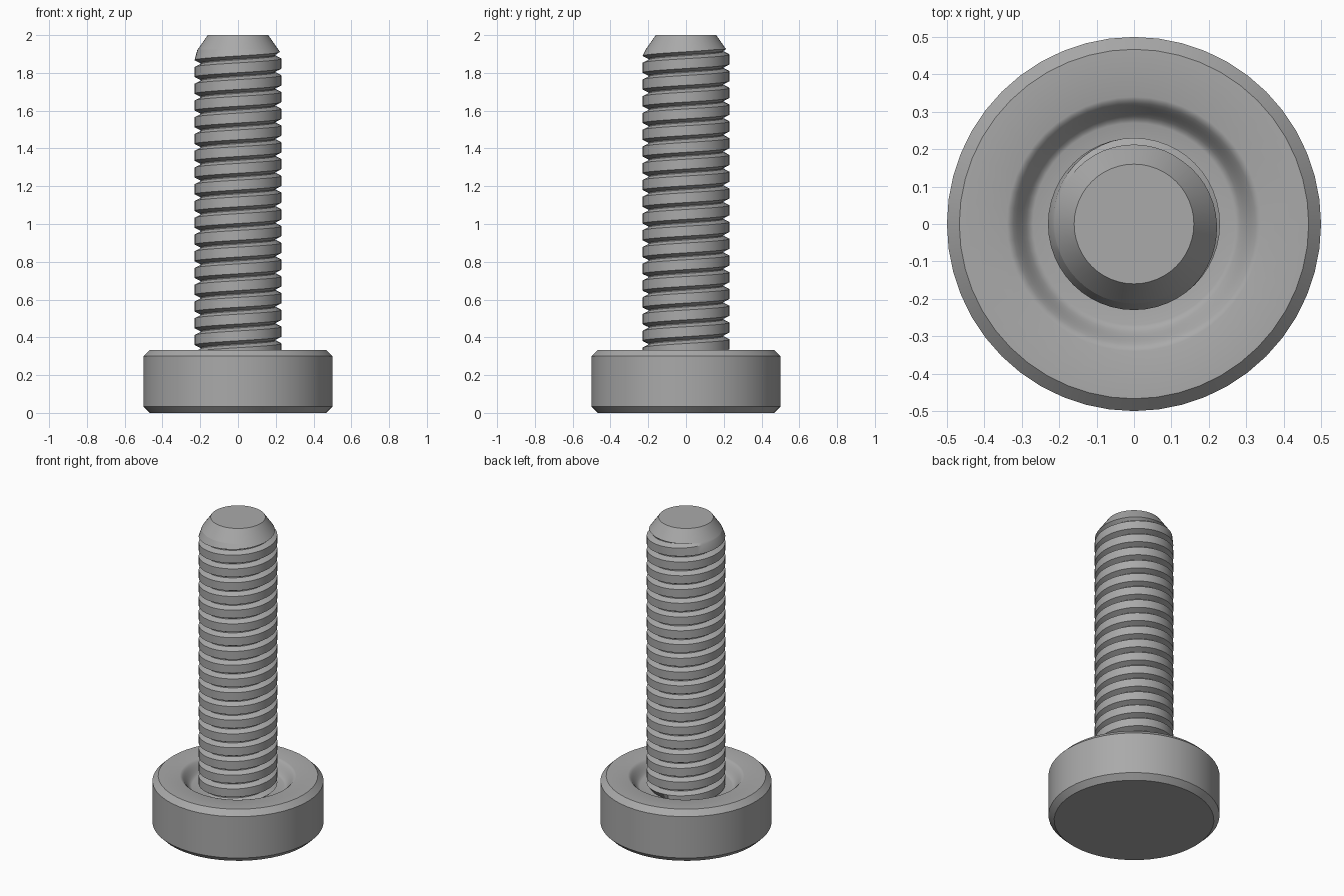
import bpy, bmesh, math

if "Cube" in bpy.data.objects:
    bpy.data.objects.remove(bpy.data.objects["Cube"])

STEEL = bpy.data.materials.new("steel grey")
STEEL.diffuse_color = (0.40, 0.40, 0.40, 1)
STEEL.use_nodes = True
STEEL.node_tree.nodes["Principled BSDF"].inputs["Base Color"].default_value = STEEL.diffuse_color


def finish(bm, name, angle):
    bmesh.ops.remove_doubles(bm, verts=bm.verts, dist=1e-5)
    bmesh.ops.dissolve_degenerate(bm, dist=1e-5, edges=bm.edges)
    bmesh.ops.recalc_face_normals(bm, faces=bm.faces)
    mesh = bpy.data.meshes.new(name)
    bm.to_mesh(mesh)
    bm.free()
    ob = bpy.data.objects.new(name, mesh)
    bpy.context.collection.objects.link(ob)
    mesh.materials.append(STEEL)
    bpy.ops.object.select_all(action='DESELECT')
    bpy.context.view_layer.objects.active = ob
    ob.select_set(True)
    bpy.ops.object.shade_smooth_by_angle(angle=math.radians(angle))
    return ob


def lathe(name, profile, steps=48, angle=25):
    bm = bmesh.new()
    rings = [[bm.verts.new((r * math.cos(math.tau * i / steps),
                            r * math.sin(math.tau * i / steps), z))
              for i in range(steps)] for r, z in profile]
    for a, b in zip(rings, rings[1:]):
        for i in range(steps):
            j = (i + 1) % steps
            bm.faces.new((a[i], a[j], b[j], b[i]))
    bm.faces.new(rings[0])
    bm.faces.new(rings[-1])
    return finish(bm, name, angle)


# Head: chamfered disc with a softly rounded recess around the shank
TOP, DEPTH = 0.333, 0.07
recess = [(0.34 - 0.07 * t, TOP - DEPTH * (3 * t * t - 2 * t ** 3))
          for t in [i / 8 for i in range(9)]]
lathe("head", [(0.467, 0), (0.5, 0.033), (0.5, 0.30), (0.467, TOP)]
      + recess + [(0.19, TOP - DEPTH)])

# Shank: right-handed helical thread with flat crests and V grooves
PITCH, MAJOR, MINOR = 0.0887, 0.23, 0.198
Z0, Z1, STEPS, PHASE = 0.25, 1.925, 48, 0.43


def cone(z):
    return 0.16 + (2 - z) * 0.7


section = [(-0.026, MAJOR), (0.026, MAJOR), (0.042, MINOR), (0.047, MINOR)]
bm = bmesh.new()
first = math.floor((Z0 - PHASE) / PITCH) - 2
turns = math.ceil((Z1 - Z0) / PITCH) + 4
columns = []
for i in range(STEPS + 1):
    a = math.tau * i / STEPS
    column = []
    for k in range(first, first + turns):
        for dz, r in section:
            z = PHASE + PITCH * (k + i / STEPS) + dz
            if z >= Z1:
                z, r = Z1, min(MAJOR, cone(Z1))
            elif z <= Z0:
                z, r = Z0, MINOR
            r = min(r, cone(z))
            column.append(bm.verts.new((r * math.cos(a), r * math.sin(a), z)))
    columns.append(column)
for a, b in zip(columns, columns[1:]):
    for j in range(len(a) - 1):
        bm.faces.new((a[j], b[j], b[j + 1], a[j + 1]))
finish(bm, "threaded_shank", 25)

# Tapered lead-in tip
lathe("tip", [(cone(Z1), Z1), (0.16, 2.0)])
